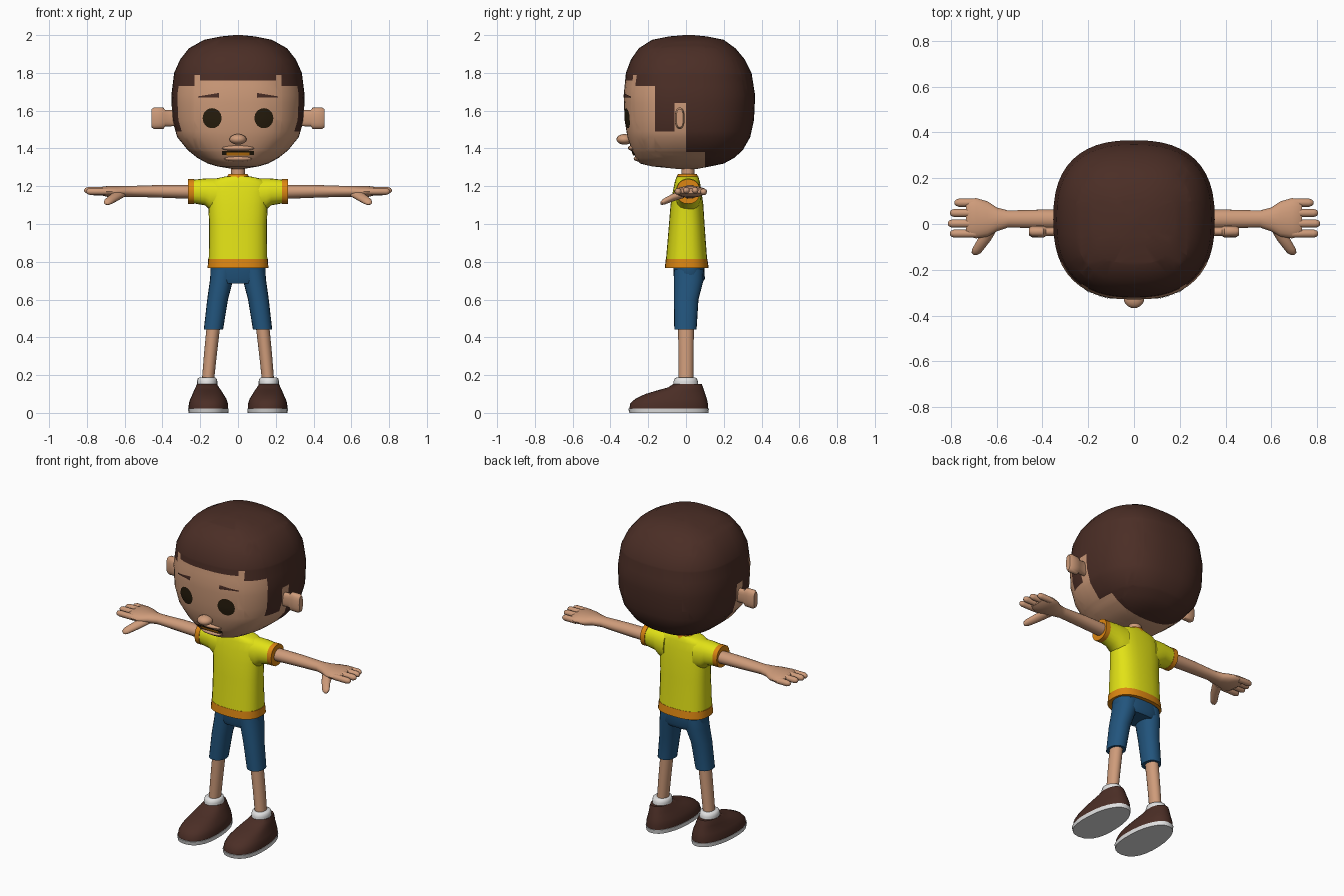
import bpy, bmesh, math
from mathutils import Vector

if "Cube" in bpy.data.objects:
    bpy.data.objects.remove(bpy.data.objects["Cube"])


def mat(name, rgb):
    m = bpy.data.materials.new(name)
    m.diffuse_color = (*rgb, 1)
    m.use_nodes = True
    m.node_tree.nodes["Principled BSDF"].inputs["Base Color"].default_value = m.diffuse_color
    return m


SKIN = mat("skin", (0.62, 0.33, 0.195))
HAIR = mat("dark_brown", (0.07, 0.027, 0.019))
YELLOW = mat("yellow", (0.76, 0.76, 0.008))
ORANGE = mat("orange", (0.72, 0.24, 0.006))
BLUE = mat("denim_blue", (0.016, 0.09, 0.205))
WHITE = mat("white", (0.75, 0.75, 0.75))
EYE = mat("eye_dark", (0.02, 0.012, 0.004))

AXES = {"x": (Vector((0, 1, 0)), Vector((0, 0, 1))),
        "y": (Vector((1, 0, 0)), Vector((0, 0, 1))),
        "z": (Vector((1, 0, 0)), Vector((0, 1, 0)))}


def finish(name, bm, mats, mirror=False, angle=45):
    bmesh.ops.recalc_face_normals(bm, faces=bm.faces)
    me = bpy.data.meshes.new(name)
    bm.to_mesh(me)
    bm.free()
    for m in mats:
        me.materials.append(m)
    ob = bpy.data.objects.new(name, me)
    bpy.context.collection.objects.link(ob)
    bpy.ops.object.select_all(action="DESELECT")
    ob.select_set(True)
    bpy.context.view_layer.objects.active = ob
    bpy.ops.object.shade_smooth_by_angle(angle=math.radians(angle))
    if mirror:
        ob.modifiers.new("mirror", "MIRROR").use_mirror_merge = False
    return ob


def loft_bm(rings, axis="z", n=20, e=2.0, taper=0.0):
    """Skin rings of (centre, half width u, half width v or (v minus, v plus))."""
    u, v = AXES[axis]
    bm = bmesh.new()
    loops = []
    for c, ru, rv in rings:
        lo, hi = rv if isinstance(rv, tuple) else (rv, rv)
        loop = []
        for i in range(n):
            a = 2 * math.pi * i / n
            ca, sa = math.cos(a), math.sin(a)
            pu = math.copysign(abs(ca) ** (2 / e), ca) * ru * (1 - taper * sa)
            pv = math.copysign(abs(sa) ** (2 / e), sa) * (hi if sa > 0 else lo)
            loop.append(bm.verts.new(Vector(c) + u * pu + v * pv))
        loops.append(loop)
    for a, b in zip(loops, loops[1:]):
        for i in range(n):
            j = (i + 1) % n
            bm.faces.new((a[i], a[j], b[j], b[i]))
    bm.faces.new(loops[0])
    bm.faces.new(loops[-1])
    return bm


def loft(name, rings, m, axis="z", mirror=False, **kw):
    return finish(name, loft_bm(rings, axis, **kw), [m], mirror)


def zrings(rows):
    """Rows of (z, centre x, half width, front y, back y)."""
    return [((cx, (f + b) / 2, z), h, (b - f) / 2) for z, cx, h, f, b in rows]


def ellipsoid(name, c, r, m, mirror=False):
    bm = bmesh.new()
    bmesh.ops.create_uvsphere(bm, u_segments=20, v_segments=12, radius=1)
    for v in bm.verts:
        v.co = Vector(c) + Vector(v.co[i] * r[i] for i in range(3))
    return finish(name, bm, [m], mirror)


# head: rows of z, half width, front y, back y
HEAD = [(1.292, .03, -.05, .06), (1.305, .11, -.18, .13), (1.32, .16, -.243, .2),
        (1.35, .215, -.266, .255), (1.39, .265, -.286, .30), (1.46, .322, -.31, .34),
        (1.55, .348, -.325, .36), (1.68, .353, -.33, .366), (1.80, .338, -.318, .347),
        (1.87, .307, -.292, .312), (1.93, .26, -.25, .262), (1.975, .18, -.18, .2),
        (1.993, .09, -.09, .11), (2.0, .02, -.01, .04)]
HEAD_E, HEAD_Y = 2.5, 0.02


def is_hair(c):
    x, y, z = abs(c.x), c.y, c.z
    if y > 0.1:
        return True
    if y > 0:
        return z > 1.38
    if y > -0.06:
        return z > 1.64
    if y > -0.165:
        return z > 1.49
    return z > (1.76 if x < 0.2 else 1.79 if x < 0.23 else 1.73)


bm = loft_bm([((0, HEAD_Y, z), h, (HEAD_Y - f, b - HEAD_Y)) for z, h, f, b in HEAD],
             n=48, e=HEAD_E)
for axis, cuts in enumerate([(-.23, -.2, .2, .23), (-.165, -.06, 0, .1),
                             (1.38, 1.49, 1.64, 1.73, 1.76, 1.79)]):
    for d in cuts:
        p = Vector((0, 0, 0))
        p[axis] = 1
        bmesh.ops.bisect_plane(bm, geom=bm.verts[:] + bm.edges[:] + bm.faces[:],
                               dist=1e-5, plane_co=p * d, plane_no=p)
for f in bm.faces:
    f.material_index = int(is_hair(f.calc_center_median()))
finish("head", bm, [SKIN, HAIR], angle=60)


def face_y(x, z):
    """Front of the head at x, z."""
    for a, b in zip(HEAD, HEAD[1:]):
        if a[0] <= z <= b[0]:
            t = (z - a[0]) / (b[0] - a[0])
            h, f = (a[i] + (b[i] - a[i]) * t for i in (1, 2))
            return HEAD_Y - (HEAD_Y - f) * max(0, 1 - abs(x / h) ** HEAD_E) ** (1 / HEAD_E)


def patch(name, x0, x1, span, m, off=0.004, mirror=False, cols=16, rows=6):
    """Thin plate following the face; span(t) gives its low and high z."""
    bm = bmesh.new()
    grid = []
    for i in range(cols + 1):
        t = 0.5 - 0.5 * math.cos(math.pi * i / cols)
        x = x0 + (x1 - x0) * t
        lo, hi = span(t)
        zs = [lo + (hi - lo) * j / rows for j in range(rows + 1)]
        grid.append([bm.verts.new((x, face_y(x, z) - off, z)) for z in zs])
    for a, b in zip(grid, grid[1:]):
        for j in range(rows):
            bm.faces.new((a[j], b[j], b[j + 1], a[j + 1]))
    bmesh.ops.remove_doubles(bm, verts=bm.verts, dist=1e-5)
    return finish(name, bm, [m], mirror)


def oval(zc, r):
    return lambda t: (zc - 2 * r * math.sqrt(max(0, t - t * t)),
                      zc + 2 * r * math.sqrt(max(0, t - t * t)))


# facial features
patch("eye", .087, .187, oval(1.56, .053), EYE, mirror=True)
patch("eyebrow", .10, .21, lambda t: (1.668 + .012 * t * (1 - t), 1.694 - .018 * t),
      HAIR, mirror=True)
patch("mouth", -.085, .085, lambda t: (1.366, 1.386), EYE)
patch("teeth", -.06, .06, lambda t: (1.362, 1.379), ORANGE, off=.007)
ellipsoid("upper_lip", (0, -.272, 1.402), (.09, .035, .017), SKIN)
ellipsoid("lower_lip", (0, -.25, 1.346), (.075, .027, .015), SKIN)
ellipsoid("nose", (0, -.325, 1.448), (.045, .043, .028), SKIN)

# ears: narrow stem flaring to a rim
loft("ear", [((x, -.033, 1.56), ry, rz) for x, ry, rz in
             [(.32, .02, .042), (.385, .02, .043), (.395, .026, .056),
              (.445, .025, .057), (.458, .018, .048)]], SKIN, "x", True, e=2.6)

# neck and shirt
loft("neck", zrings([(1.2, 0, .037, -.025, .045), (1.33, 0, .037, -.025, .045)]), SKIN)
loft("collar", zrings([(1.235, 0, .066, -.055, .07), (1.25, 0, .06, -.05, .065),
                       (1.264, 0, .05, -.042, .057)]), ORANGE)
loft("shirt_body", zrings([(.81, 0, .155, -.106, .112), (1.0, 0, .153, -.09, .098),
                           (1.1, 0, .157, -.082, .092), (1.17, 0, .162, -.07, .082),
                           (1.22, 0, .155, -.06, .074), (1.24, 0, .12, -.054, .068),
                           (1.252, 0, .065, -.048, .062)]), YELLOW, n=28, e=2.5)
loft("shirt_hem", zrings([(.768, 0, .161, -.112, .12), (.815, 0, .158, -.107, .113)]),
     ORANGE, n=28, e=2.5)
loft("sleeve", [((x, .012, z), ry, rz) for x, z, ry, rz in
                [(.1, 1.15, .07, .092), (.15, 1.158, .068, .084), (.175, 1.17, .065, .071),
                 (.24, 1.172, .06, .062)]], YELLOW, "x", True, e=2.2)
loft("sleeve_cuff", [((x, .012, 1.172), .063, .065) for x in (.234, .264)],
     ORANGE, "x", True, e=2.2)

# arms, palms, fingers and thumbs
loft("arm", [((x, y, z), ry, rz) for x, y, z, ry, rz in
             [(.22, .02, 1.17, .042, .038), (.4, .022, 1.173, .041, .034),
              (.55, .022, 1.173, .037, .029), (.6, .02, 1.172, .052, .03),
              (.64, .022, 1.17, .077, .031), (.69, .025, 1.172, .088, .029),
              (.72, .027, 1.174, .083, .023), (.735, .027, 1.175, .07, .014)]],
     SKIN, "x", True)
for i, (y, tip, z) in enumerate([(.093, .785, 1.17), (.048, .805, 1.178),
                                 (.002, .814, 1.178), (-.042, .805, 1.172)]):
    loft(f"finger_{i + 1}", [((x, y, z), r, r) for x, r in
                             [(.69, .018), (tip - .02, .018), (tip - .006, .013),
                              (tip, .005)]], SKIN, "x", True, n=12)
loft("thumb", [((.625, -.01, 1.16), .035, .022), ((.655, -.07, 1.14), .03, .021),
               ((.682, -.11, 1.122), .026, .018), ((.69, -.127, 1.114), .02, .014),
               ((.692, -.135, 1.11), .008, .006)], SKIN, "y", True, n=14)

# shorts
loft("shorts_waist", zrings([(.685, 0, .125, -.055, .085), (.71, 0, .146, -.064, .1),
                             (.78, 0, .147, -.068, .096)]), BLUE, n=28, e=2.5)
loft("shorts_leg", zrings([(.442, .13, .051, -.062, .056), (.6, .108, .055, -.064, .066),
                           (.7, .088, .061, -.064, .092), (.76, .076, .068, -.064, .094)]),
     BLUE, mirror=True, e=2.2)

# legs, socks and shoes
loft("leg", zrings([(.16, .16, .032, -.04, .038), (.3, .147, .034, -.04, .04),
                    (.47, .129, .036, -.042, .042)]), SKIN, mirror=True)
loft("sock", zrings([(.13, .163, .052, -.066, .066), (.165, .163, .054, -.066, .064),
                     (.182, .163, .05, -.06, .058), (.187, .163, .042, -.05, .048)]),
     WHITE, mirror=True)
loft("shoe", zrings([(.022, .157, .104, -.3, .117), (.05, .157, .103, -.295, .116),
                     (.075, .157, .095, -.268, .11), (.1, .159, .081, -.215, .102),
                     (.118, .161, .072, -.155, .096), (.135, .163, .062, -.095, .09),
                     (.152, .164, .053, -.068, .084)]), HAIR, mirror=True, n=28, e=2.3,
     taper=.12)
loft("shoe_sole", zrings([(0, .157, .105, -.3, .118), (.024, .157, .107, -.306, .122)]),
     WHITE, mirror=True, n=28, e=2.3, taper=.12)
